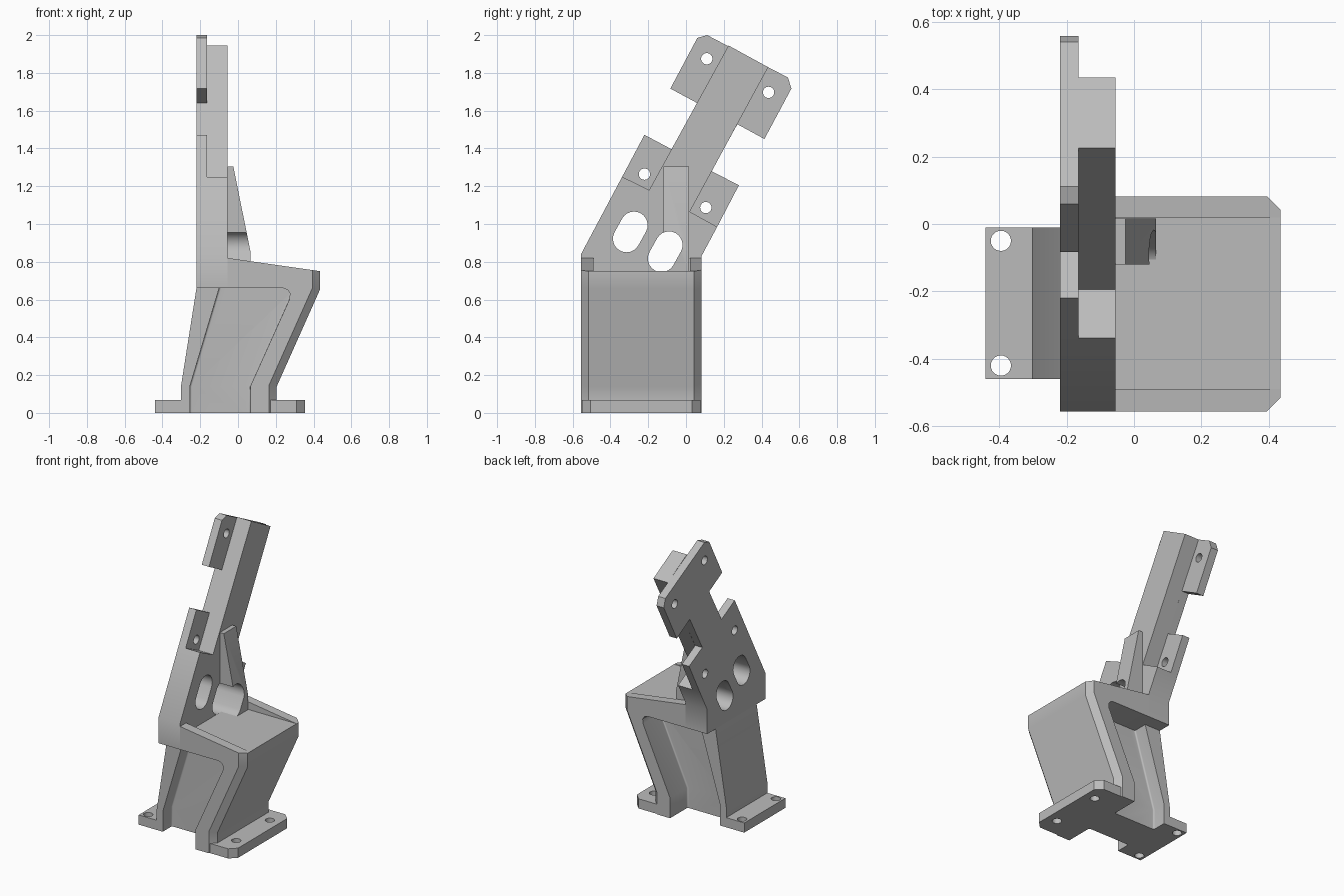
import bpy, bmesh
from math import sin, cos, pi, radians

cube = bpy.data.objects.get("Cube")
if cube:
    bpy.data.objects.remove(cube, do_unlink=True)

grey = bpy.data.materials.new("matte grey")
grey.use_nodes = True
grey.diffuse_color = (0.5, 0.5, 0.5, 1)
grey.node_tree.nodes["Principled BSDF"].inputs["Base Color"].default_value = (0.5, 0.5, 0.5, 1)


def prism(name, points, axis, lo, hi, bevel=None, width=0.045, segments=1):
    """Extrude a 2D outline along an axis; optionally bevel edges chosen by a rule."""
    place = {"x": lambda p, d: (d, p[0], p[1]),
             "y": lambda p, d: (p[0], d, p[1]),
             "z": lambda p, d: (p[0], p[1], d)}[axis]
    bm = bmesh.new()
    low = [bm.verts.new(place(p, lo)) for p in points]
    high = [bm.verts.new(place(p, hi)) for p in points]
    bm.faces.new(low)
    bm.faces.new(high[::-1])
    for i in range(len(points)):
        j = (i + 1) % len(points)
        bm.faces.new((low[i], high[i], high[j], low[j]))
    bmesh.ops.recalc_face_normals(bm, faces=bm.faces)
    if bevel:
        edges = [e for e in bm.edges if bevel(e.verts[0].co, e.verts[1].co)]
        bmesh.ops.bevel(bm, geom=edges, offset=width, segments=segments,
                        profile=0.5, affect="EDGES", clamp_overlap=True)
        bmesh.ops.recalc_face_normals(bm, faces=bm.faces)
    mesh = bpy.data.meshes.new(name)
    bm.to_mesh(mesh)
    bm.free()
    mesh.materials.append(grey)
    obj = bpy.data.objects.new(name, mesh)
    bpy.context.collection.objects.link(obj)
    return obj


def combine(target, others, operation, keep=False):
    for other in others:
        mod = target.modifiers.new("combine", "BOOLEAN")
        mod.operation, mod.solver, mod.object = operation, "EXACT", other
        bpy.context.view_layer.objects.active = target
        bpy.ops.object.modifier_apply(modifier=mod.name)
        if not keep:
            bpy.data.objects.remove(other, do_unlink=True)


def rect(a0, a1, b0, b1):
    return [(a0, b0), (a1, b0), (a1, b1), (a0, b1)]


def capsule(a, b, r, length=0.0, tilt=0.0, n=12):
    """Round hole outline, stretched along a tilted direction into a slot."""
    pts = []
    for side in (1, -1):
        for i in range(n + (1 if length else 0)):
            t = pi * i / n + (0 if side > 0 else pi)
            u, v = r * cos(t), r * sin(t) + side * length / 2
            pts.append((a + u * cos(tilt) + v * sin(tilt), b - u * sin(tilt) + v * cos(tilt)))
    return pts


BACK, STEP, FACE = -0.22, -0.165, -0.055   # plate depths along x
Y0, Y1 = -0.556, 0.082                     # wide side of the pedestal
N0, N1 = -0.46, -0.01                      # narrow side of the pedestal


def outer_edge(a, b):
    return a.x > 0.2 and b.x > 0.2 and abs(a.y - b.y) < 1e-4


def base_corner(a, b):
    return a.x > 0.3 and b.x > 0.3 and abs(a.z - b.z) > 0.01


# Pedestal: leaning wide leg with its head, narrow leg, and two base flanges
pedestal = prism("pedestal", [(FACE, 0.66), (0, 0.3), (0, 0), (0.205, 0), (0.205, 0.14),
                              (0.435, 0.655), (0.435, 0.75), (FACE, 0.82)],
                 "y", Y0, Y1, outer_edge, 0.04)
pocket = prism("pocket", rect(-0.2, 0.6, -0.49, 0.02), "z", 0.75, 1.0)
combine(pedestal, [pocket], "DIFFERENCE")
narrow_leg = prism("narrow_leg", [(-0.302, 0), (-0.302, 0.14), (BACK, 0.66), (-0.04, 0.66),
                                  (-0.04, 0.7), (0.3, 0.7), (0.1, 0.14), (0.1, 0)], "y", N0, N1)
narrow_flange = prism("narrow_flange", rect(-0.44, -0.1, N0, N1), "z", 0, 0.067)
wide_flange = prism("wide_flange", rect(0.03, 0.355, Y0 + 0.006, Y1 - 0.006),
                    "z", 0, 0.067, base_corner)
combine(pedestal, [narrow_leg, narrow_flange, wide_flange], "UNION")

# Recesses on front and back that leave a central web with filleted roots
recess = [(-0.255, -0.1), (-0.255, 0.14), (-0.10, 0.66), (0.24, 0.66), (0.262, 0.652),
          (0.275, 0.632), (0.272, 0.6), (0.065, 0.14), (0.065, -0.1)]
for inner, outer in ((-0.36, -0.9), (-0.11, 0.43)):
    def root_edge(a, b):
        on_web = abs(a.y - inner) < 1e-4 and abs(b.y - inner) < 1e-4
        return on_web and 0 < max(a.z, b.z) and min(a.z, b.z) < 0.59
    cutter = prism("recess_cutter", recess, "y", inner, outer, root_edge, 0.05, 5)
    combine(pedestal, [cutter], "DIFFERENCE")

# Bolt holes in the base flanges
for x in (-0.395, 0.28):
    for y in (-0.42, -0.05):
        combine(pedestal, [prism("bolt_cutter", capsule(x, y, 0.03), "z", -0.1, 0.12)],
                "DIFFERENCE")

# Leaning plate: a thick arm in front of a thin layer with four tabs
foot = [(0.082, 0.83), (Y1, 0.66), (Y0, 0.66), (Y0, 0.84), (-0.338, 1.25)]
arm = prism("arm", foot + [(-0.195, 1.18), (0.225, 1.945), (0.435, 1.83),
                           (0.02, 1.065), (0.165, 0.985)], "x", STEP, FACE)
tab_plate = prism("tab_plate", foot + [
    (-0.22, 1.472), (-0.075, 1.395), (0.06, 1.64), (-0.083, 1.717), (0.06, 1.985),
    (0.112, 2.0), (0.54, 1.775), (0.558, 1.717), (0.415, 1.45), (0.272, 1.528),
    (0.135, 1.28), (0.28, 1.205), (0.165, 0.985)], "x", BACK, STEP)
for y, z in ((0.11, 1.875), (0.437, 1.697), (-0.22, 1.264), (0.105, 1.087)):
    combine(tab_plate, [prism("screw_cutter", capsule(y, z, 0.03), "x", -0.4, -0.1)],
            "DIFFERENCE")

# Gusset bracing the arm against the head
gusset = prism("gusset", [(FACE, 0.74), (FACE, 1.305), (-0.025, 1.305), (0.065, 0.86),
                          (0.065, 0.74)], "y", -0.12, 0.016)

# Two slanted slots through the plate; the lower one also passes the gusset
for y, z, parts in ((-0.295, 0.958, (arm, tab_plate)),
                    (-0.11, 0.853, (arm, tab_plate, gusset))):
    slot = prism("slot_cutter", capsule(y, z, 0.072, 0.082, radians(29)), "x", -0.4, 0.1)
    for part in parts:
        combine(part, [slot], "DIFFERENCE", keep=True)
    bpy.data.objects.remove(slot, do_unlink=True)

# Smooth the rounded faces and keep the edges sharp
for part in (pedestal, arm, tab_plate, gusset):
    bpy.ops.object.select_all(action="DESELECT")
    part.select_set(True)
    bpy.context.view_layer.objects.active = part
    bpy.ops.object.shade_smooth_by_angle(angle=radians(30))
